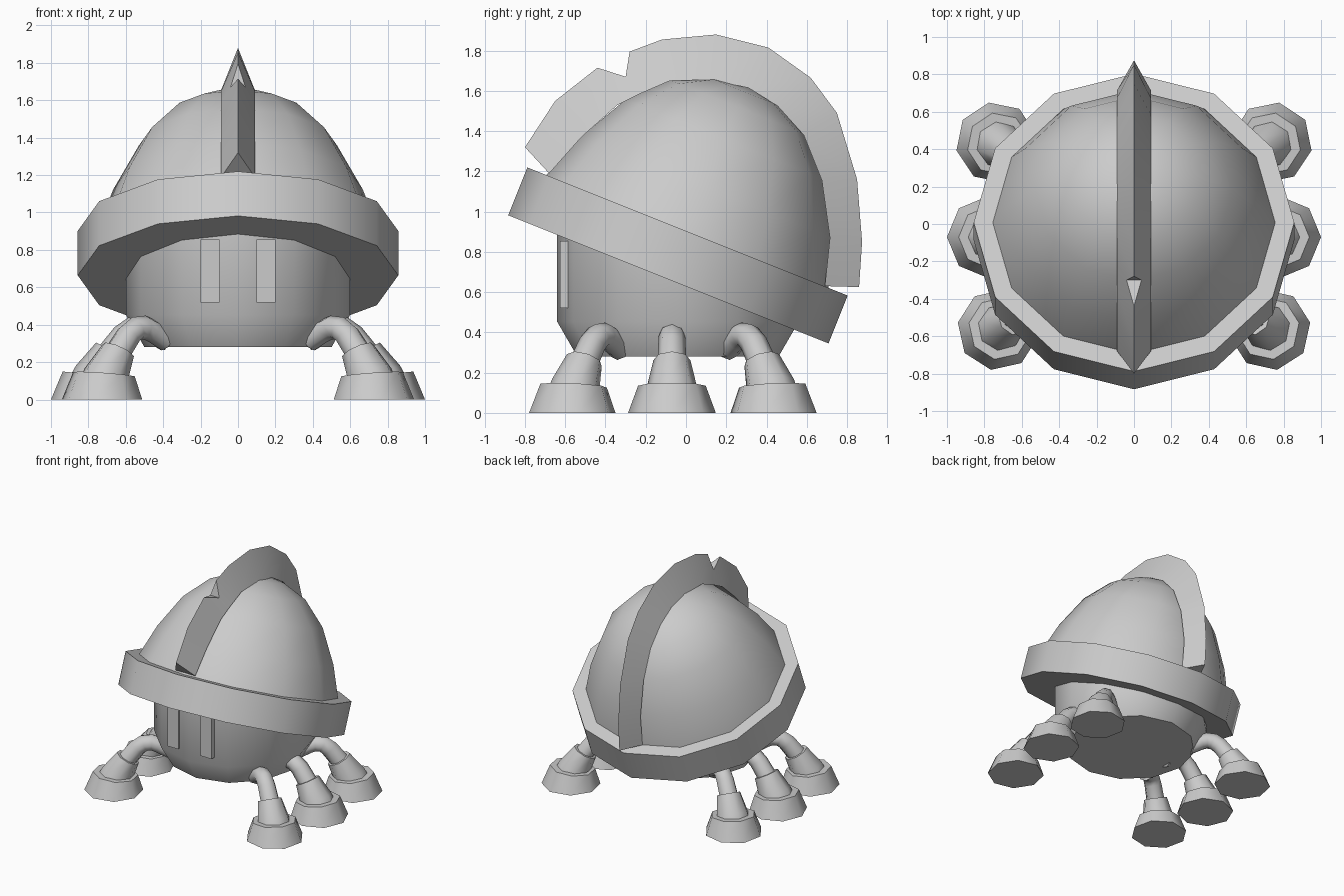
import bpy, bmesh, math
from mathutils import Matrix, Vector

if "Cube" in bpy.data.objects:
    bpy.data.objects.remove(bpy.data.objects["Cube"])

GREY = bpy.data.materials.new("plain grey")
GREY.diffuse_color = (0.6, 0.6, 0.6, 1)
GREY.use_nodes = True
GREY.node_tree.nodes["Principled BSDF"].inputs["Base Color"].default_value = GREY.diffuse_color


def finish(name, bm):
    """Turn a bmesh into a smooth-by-angle object."""
    bmesh.ops.recalc_face_normals(bm, faces=bm.faces)
    me = bpy.data.meshes.new(name)
    bm.to_mesh(me)
    bm.free()
    me.materials.append(GREY)
    ob = bpy.data.objects.new(name, me)
    bpy.context.scene.collection.objects.link(ob)
    bpy.ops.object.select_all(action='DESELECT')
    ob.select_set(True)
    bpy.context.view_layer.objects.active = ob
    bpy.ops.object.shade_smooth_by_angle(angle=math.radians(50))
    return ob


def loft(bm, rings):
    """Skin a list of vertex rings and cap both ends."""
    rows = [[bm.verts.new(p) for p in ring] for ring in rings]
    n = len(rows[0])
    for a, b in zip(rows, rows[1:]):
        for i in range(n):
            j = (i + 1) % n
            bm.faces.new((a[i], a[j], b[j], b[i]))
    bm.faces.new(rows[0])
    bm.faces.new(rows[-1])


def lathe(name, profile, matrix, sides=12):
    """Revolve (radius, height) points, with one corner facing the front."""
    bm = bmesh.new()
    rings = []
    for r, h in profile:
        ring = []
        for i in range(sides):
            a = math.tau * i / sides
            ring.append(matrix @ Vector((r * math.sin(a), -r * math.cos(a), h)))
        rings.append(ring)
    loft(bm, rings)
    bmesh.ops.remove_doubles(bm, verts=bm.verts, dist=0.002)
    return finish(name, bm)


# Body: tub with a chamfered bottom
lathe("body", [(0.5, 0.28), (0.6, 0.453), (0.6, 0.95)],
      Matrix.Translation((0, -0.04, 0)))

# Helmet: tilted brim band and dome sharing one axis
tilt = Matrix.Translation((0, -0.04, 0.7825)) @ Matrix.Rotation(math.radians(-21.8), 4, 'X')
lathe("helmet_brim", [(0.857, -0.128), (0.857, 0.128)], tilt)
DOME = [(0.775, 0.05), (0.755, 0.128), (0.668, 0.365), (0.53, 0.62),
        (0.361, 0.794), (0.182, 0.878), (0.001, 0.907)]
lathe("helmet_dome", DOME, tilt)

# Crest: triangular section, (base y, base z, ridge y, ridge z, ridge half width)
STATIONS = [
    (-0.68, 1.19, -0.80, 1.32, 0), (-0.52, 1.37, -0.65, 1.55, 0),
    (-0.34, 1.53, -0.44, 1.715, 0), (-0.25, 1.575, -0.30, 1.67, 0.04),
    (-0.23, 1.585, -0.28, 1.795, 0), (-0.08, 1.65, -0.12, 1.855, 0),
    (0.12, 1.655, 0.15, 1.88, 0), (0.31, 1.615, 0.41, 1.815, 0),
    (0.455, 1.525, 0.62, 1.665, 0), (0.585, 1.38, 0.75, 1.49, 0),
    (0.675, 1.155, 0.85, 1.16, 0), (0.715, 0.87, 0.875, 0.85, 0),
    (0.69, 0.63, 0.86, 0.625, 0)]
bm = bmesh.new()
loft(bm, [[(-0.09, by, bz), (0.09, by, bz), (w, ty, tz), (-w, ty, tz)]
          for by, bz, ty, tz, w in STATIONS])
bmesh.ops.remove_doubles(bm, verts=bm.verts, dist=0.0005)
finish("crest", bm)

# Eyes: two upright slabs set into the body
for side, label in ((-1, "left"), (1, "right")):
    bm = bmesh.new()
    bmesh.ops.create_cube(bm, size=1, matrix=Matrix.Translation((side * 0.15, -0.59, 0.6875))
                          @ Matrix.Diagonal((0.1, 0.074, 0.335, 1)))
    finish(label + "_eye", bm)

# Legs: each piece lists (inward offset, height, radius, lean in degrees)
PIECES = {
    "foot": [(0, 0, 0.218, 0), (0.012, 0.135, 0.168, 5)],
    "ankle": [(0.015, 0.1, 0.13, 15), (0.03, 0.14, 0.122, 20), (0.105, 0.262, 0.092, 28)],
    "leg_pipe": [(0.09, 0.235, 0.072, 28), (0.175, 0.345, 0.068, 38), (0.225, 0.38, 0.066, 65),
                 (0.28, 0.385, 0.064, 95), (0.33, 0.365, 0.062, 118), (0.42, 0.315, 0.06, 120)]}


def leg_piece(name, foot, angle, sections):
    """Eight-sided sections swept inward from the foot position."""
    place = Matrix.Translation(foot) @ Matrix.Rotation(angle, 4, 'Z')
    rings = []
    for t, z, r, lean in sections:
        m = place @ Matrix.Translation((-t, 0, z)) @ Matrix.Rotation(-math.radians(lean), 4, 'Y')
        rings.append([m @ Vector((r * math.cos(math.tau * i / 8), r * math.sin(math.tau * i / 8), 0))
                      for i in range(8)])
    bm = bmesh.new()
    loft(bm, rings)
    finish(name, bm)


FEET = {"front": (0.727, -0.565, -35), "middle": (0.782, -0.07, 0), "back": (0.735, 0.435, 34)}
for row, (x, y, deg) in FEET.items():
    for side, label in ((-1, "left"), (1, "right")):
        angle = math.radians(deg if side > 0 else 180 - deg)
        for piece, sections in PIECES.items():
            leg_piece(f"{row}_{label}_{piece}", (side * x, y, 0), angle, sections)
